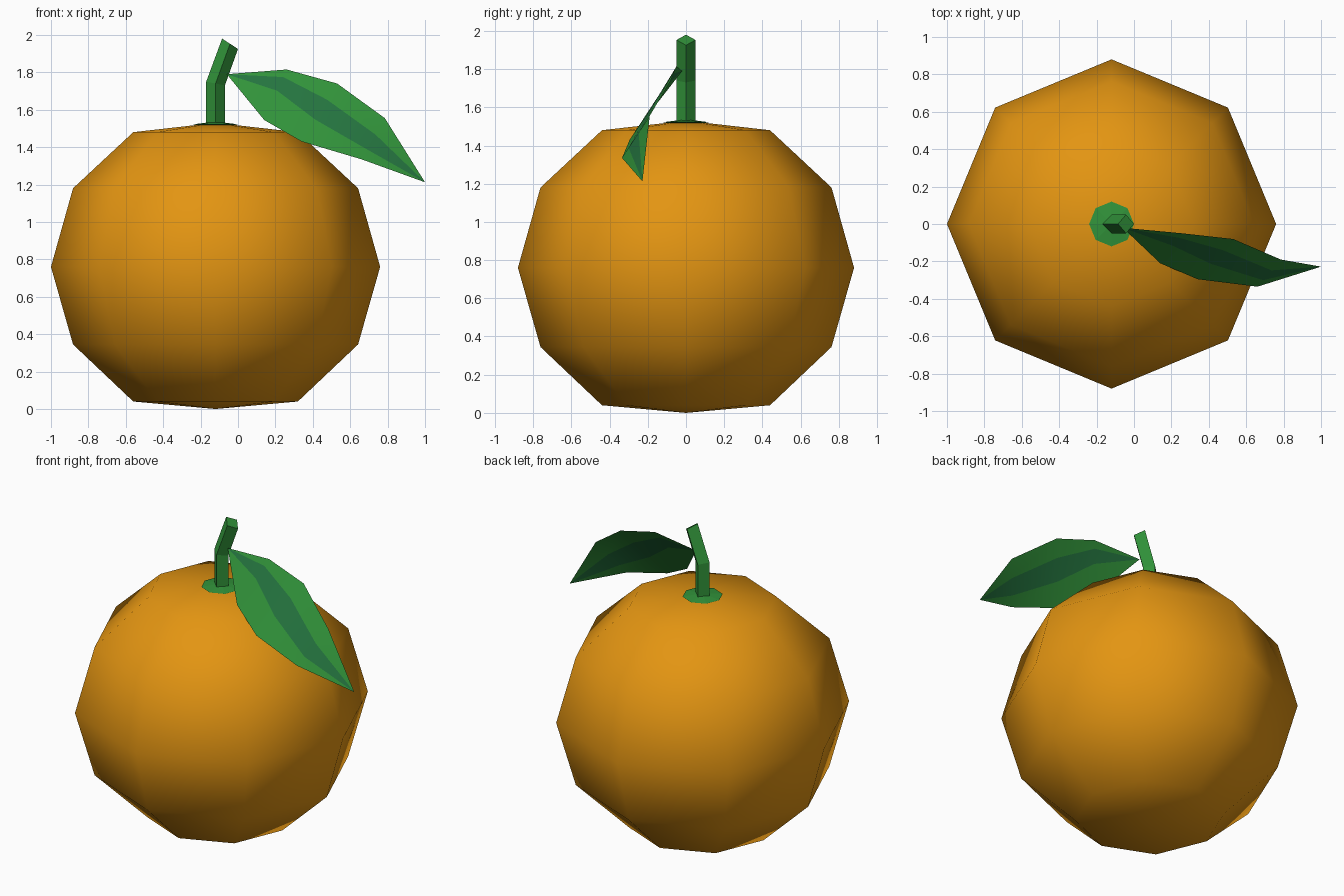
import bpy, bmesh, math
from mathutils import Vector

if "Cube" in bpy.data.objects:
    bpy.data.objects.remove(bpy.data.objects["Cube"])


def material(name, rgb):
    m = bpy.data.materials.new(name)
    m.diffuse_color = (*rgb, 1)
    m.use_nodes = True
    m.node_tree.nodes["Principled BSDF"].inputs["Base Color"].default_value = m.diffuse_color
    return m


ORANGE = material("orange peel", (0.77, 0.30, 0.006))
GREEN = material("leaf green", (0.031, 0.29, 0.042))
DARK = material("dark vein green", (0.018, 0.175, 0.05))


def make(name, bm, mats, smooth=False):
    bmesh.ops.remove_doubles(bm, verts=bm.verts, dist=1e-5)
    me = bpy.data.meshes.new(name)
    for f in bm.faces:
        f.smooth = smooth
    bm.to_mesh(me)
    bm.free()
    for m in mats:
        me.materials.append(m)
    ob = bpy.data.objects.new(name, me)
    bpy.context.collection.objects.link(ob)
    return ob


def lathe(name, profile, mat, cx, sides=8, smooth=False):
    """Revolve (radius, z) points, listed bottom to top, about x = cx."""
    bm = bmesh.new()
    vs = [bm.verts.new((cx + r, 0, z)) for r, z in profile]
    edges = [bm.edges.new(p) for p in zip(vs, vs[1:])]
    bmesh.ops.spin(bm, geom=vs + edges, cent=(cx, 0, 0), axis=(0, 0, 1),
                   angle=math.tau, steps=sides, use_merge=True)
    bmesh.ops.remove_doubles(bm, verts=bm.verts, dist=1e-5)
    bmesh.ops.recalc_face_normals(bm, faces=bm.faces)
    return make(name, bm, [mat], smooth)


CX = -0.12

# Fruit: eight-sided body with flattened poles
lathe("fruit", [(0, 0), (0.44, 0.04), (0.762, 0.345), (0.88, 0.76),
                (0.762, 1.18), (0.44, 1.48), (0, 1.53)], ORANGE, CX, smooth=True)

# Calyx: small disc under the stem
lathe("calyx", [(0, 1.50), (0.12, 1.522), (0, 1.537)], GREEN, CX)

# Stem: diamond section with one bend; rows are left, right and middle z
bm = bmesh.new()
rings = []
for xl, zl, xr, zr in [(-0.17, 1.52, -0.07, 1.52), (-0.17, 1.75, -0.07, 1.73),
                       (-0.085, 1.98, 0.0, 1.925)]:
    xm, zm = (xl + xr) / 2, (zl + zr) / 2
    rings.append([bm.verts.new(p) for p in
                  [(xl, 0, zl), (xm, -0.05, zm), (xr, 0, zr), (xm, 0.05, zm)]])
for a, b in zip(rings, rings[1:]):
    for i in range(4):
        j = (i + 1) % 4
        bm.faces.new((a[i], a[j], b[j], b[i]))
bm.faces.new(rings[0][::-1])
bm.faces.new(rings[-1])
make("stem", bm, [GREEN])

# Leaf: cross lines from upper edge to lower edge, with the vein band's limits
base, tip = (-0.06, -0.02, 1.79), (1.0, -0.228, 1.212)
sections = [
    (base, base, 0.2, 0.4),
    ((0.26, -0.05, 1.815), (0.14, -0.21, 1.545), 0.15, 0.42),
    ((0.53, -0.08, 1.74), (0.34, -0.295, 1.43), 0.28, 0.62),
    ((0.785, -0.19, 1.555), (0.66, -0.335, 1.335), 0.40, 0.76),
    (tip, tip, 0.4, 0.7)]
bm = bmesh.new()
rows = []
for up, low, t1, t2 in sections:
    up, low = Vector(up), Vector(low)
    if up == low:
        rows.append([bm.verts.new(up)] * 4)
    else:
        rows.append([bm.verts.new(up.lerp(low, t)) for t in (0, t1, t2, 1)])
for a, b in zip(rows, rows[1:]):
    for k in range(3):
        corners = list(dict.fromkeys((a[k], a[k + 1], b[k + 1], b[k])))
        f = bm.faces.new(corners)
        f.material_index = 1 if k == 1 else 0
make("leaf", bm, [GREEN, DARK], smooth=True)
